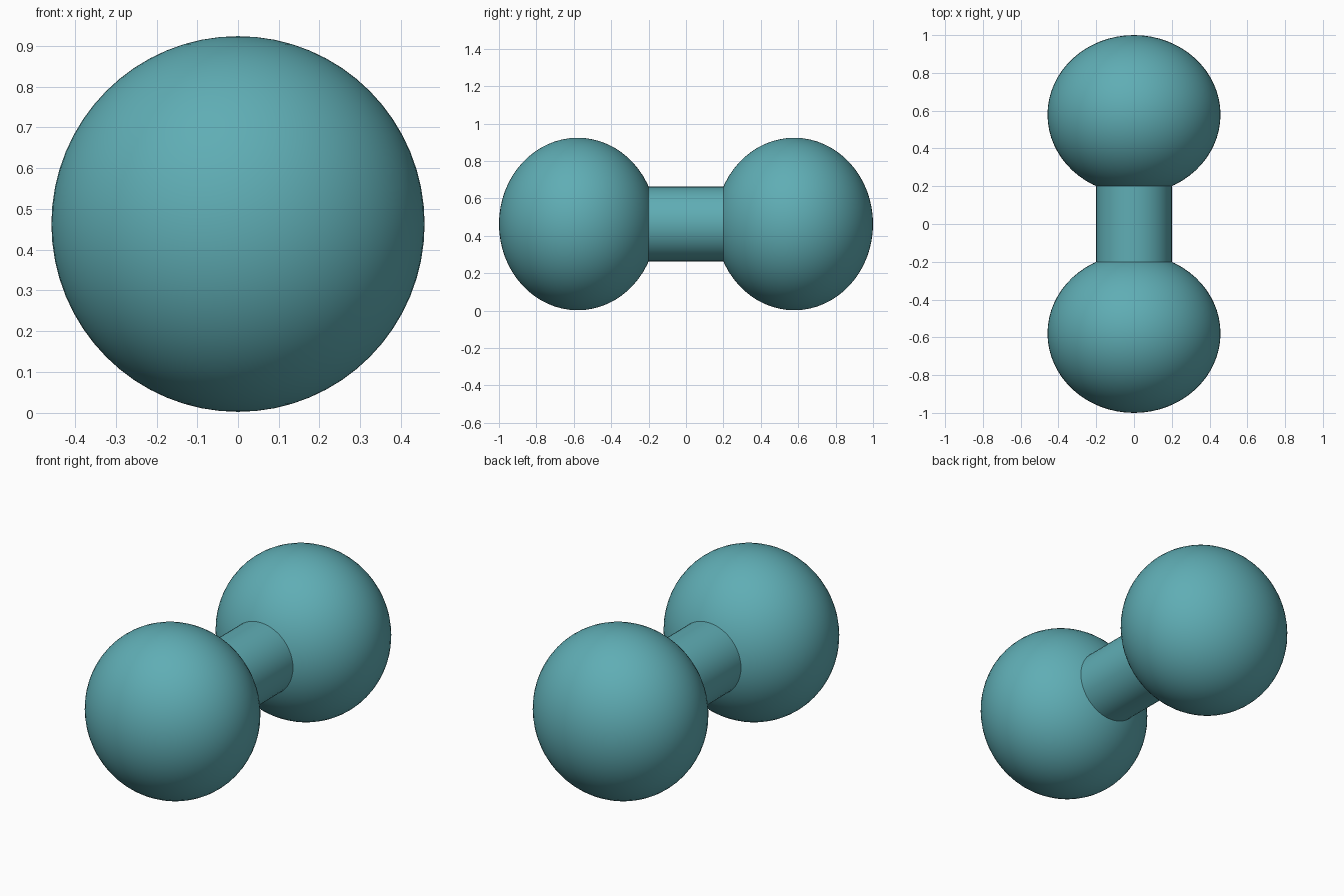
import bpy
import math

cube = bpy.data.objects.get("Cube")
if cube:
    bpy.data.objects.remove(cube, do_unlink=True)

MID_Z = 0.463

# One teal colour throughout
teal = bpy.data.materials.new("teal")
teal.use_nodes = True
colour = (0.115, 0.42, 0.46, 1)
teal.diffuse_color = colour
teal.node_tree.nodes["Principled BSDF"].inputs["Base Color"].default_value = colour


def finish(name):
    obj = bpy.context.object
    obj.name = name
    obj.data.materials.append(teal)
    bpy.ops.object.transform_apply(location=False, rotation=True, scale=True)
    bpy.ops.object.shade_smooth_by_angle(angle=math.radians(40))


# Slightly flattened ball weights, one at each end
for name, side in (("front_weight", -1), ("back_weight", 1)):
    bpy.ops.mesh.primitive_uv_sphere_add(segments=64, ring_count=32, radius=1,
                                         location=(0, side * 0.579, MID_Z))
    bpy.context.object.scale = (0.458, 0.421, 0.461)
    finish(name)

# Round handle whose ends are buried in the weights
bpy.ops.mesh.primitive_cylinder_add(vertices=48, radius=0.2, depth=0.5,
                                    location=(0, 0, MID_Z),
                                    rotation=(math.pi / 2, 0, 0))
finish("handle")
